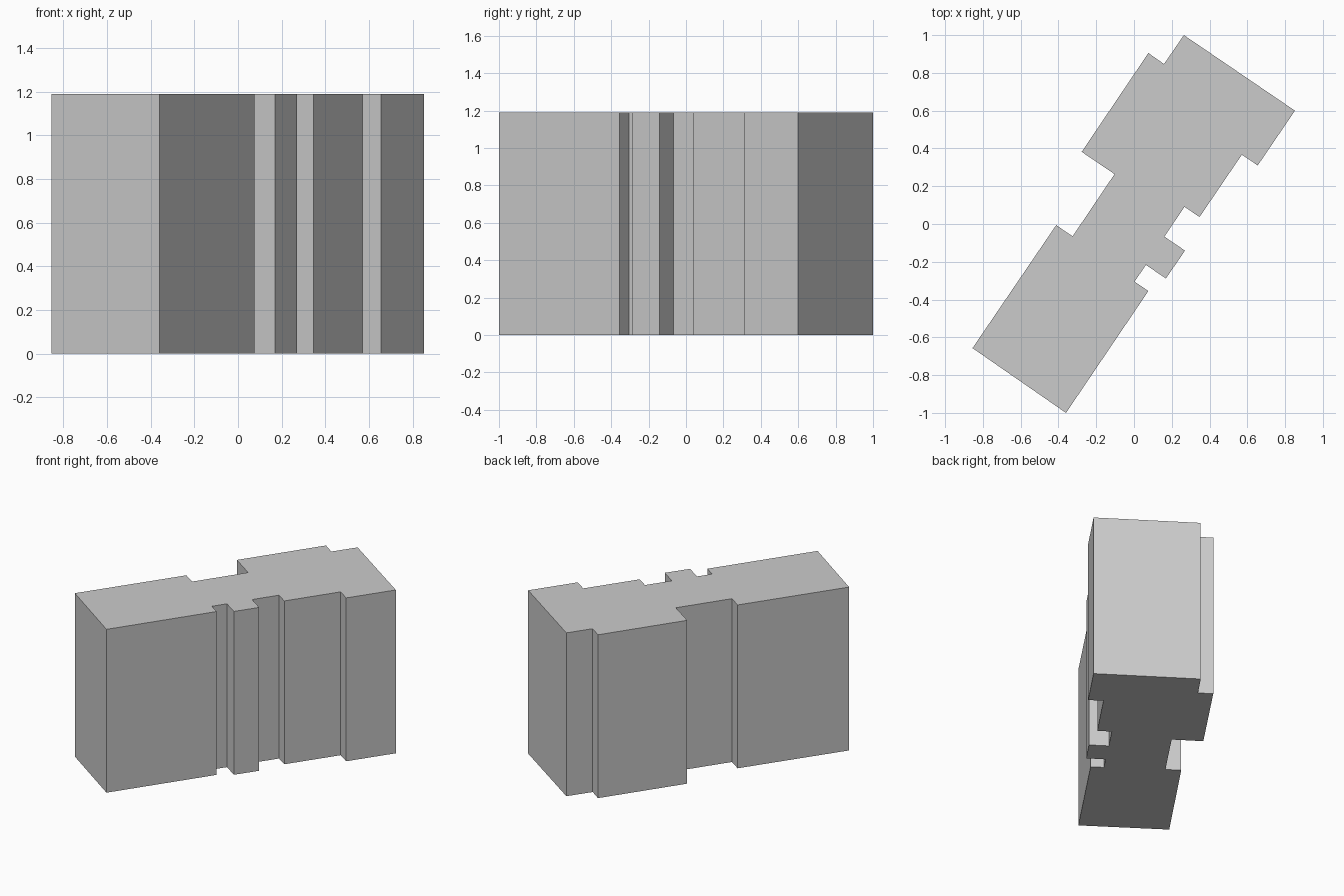
import bpy, bmesh

if "Cube" in bpy.data.objects:
    bpy.data.objects.remove(bpy.data.objects["Cube"])

HEIGHT = 1.19

# Stepped footprint of the building, clockwise from the north corner
footprint = [
    (0.264, 1.0), (0.852, 0.6), (0.655, 0.31), (0.571, 0.367),
    (0.347, 0.037), (0.267, 0.091), (0.161, -0.067), (0.27, -0.141),
    (0.169, -0.288), (0.063, -0.217), (0.003, -0.305), (0.076, -0.355),
    (-0.36, -1.0), (-0.855, -0.657), (-0.412, -0.006), (-0.325, -0.065),
    (-0.103, 0.264), (-0.277, 0.382), (0.076, 0.905), (0.159, 0.847),
]

# Extrude the footprint into a solid block
bm = bmesh.new()
base = bm.faces.new([bm.verts.new((x, y, 0)) for x, y in footprint])
ext = bmesh.ops.extrude_face_region(bm, geom=[base], use_keep_orig=True)
top = [g for g in ext["geom"] if isinstance(g, bmesh.types.BMVert)]
bmesh.ops.translate(bm, verts=top, vec=(0, 0, HEIGHT))
bmesh.ops.recalc_face_normals(bm, faces=bm.faces[:])

mesh = bpy.data.meshes.new("building_block")
bm.to_mesh(mesh)
bm.free()
bpy.context.collection.objects.link(bpy.data.objects.new("building_block", mesh))
